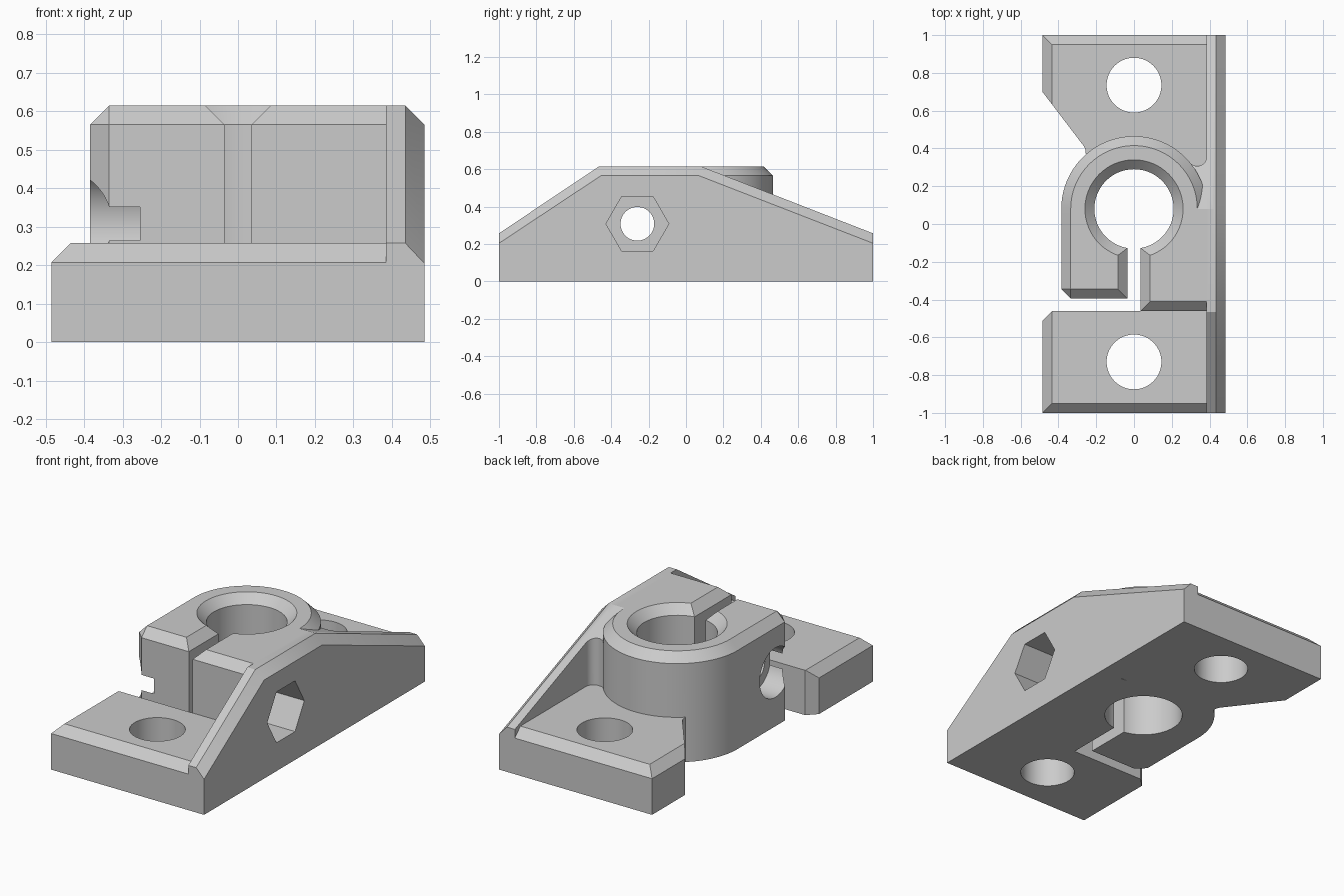
import bpy, bmesh, math
from mathutils import Vector, geometry

if "Cube" in bpy.data.objects:
    bpy.data.objects.remove(bpy.data.objects["Cube"])

grey = bpy.data.materials.new("light_grey")
grey.use_nodes = True
grey.diffuse_color = (0.6, 0.6, 0.6, 1)
grey.node_tree.nodes["Principled BSDF"].inputs["Base Color"].default_value = (0.6, 0.6, 0.6, 1)

C = 0.05                      # chamfer width
BASE, TOP = 0.257, 0.615      # plate and clamp heights
RING_Y, RING_R = 0.08, 0.385  # clamp ring


def arc(cx, cy, r, start=0, end=360, n=64):
    full = abs(end - start) == 360
    steps = n if full else n + 1
    angles = [math.radians(start + (end - start) * i / n) for i in range(steps)]
    return [(cx + r * math.cos(a), cy + r * math.sin(a)) for a in angles]


def inset(poly, widths):
    """Move each edge of a counter-clockwise outline inwards by its own width."""
    lines = []
    for i, p in enumerate(poly):
        a, b = Vector(p), Vector(poly[(i + 1) % len(poly)])
        d = (b - a).normalized()
        shift = Vector((-d.y, d.x)) * widths[i]
        lines.append((a + shift, b + shift))
    result = []
    for i in range(len(lines)):
        hit = geometry.intersect_line_line(*[v.to_3d() for v in lines[i - 1] + lines[i]])
        result.append(tuple(hit[0].xy) if hit else tuple(lines[i][0]))
    return result


def loft(name, sections, axis="z"):
    """Solid through (outline, position) sections along an axis."""
    bm = bmesh.new()
    rings = []
    for poly, w in sections:
        rings.append([bm.verts.new((u, v, w) if axis == "z" else (w, u, v)) for u, v in poly])
    for low, high in zip(rings, rings[1:]):
        for i in range(len(low)):
            j = (i + 1) % len(low)
            bm.faces.new((low[i], low[j], high[j], high[i]))
    bm.faces.new(rings[0])
    bm.faces.new(rings[-1])
    bmesh.ops.remove_doubles(bm, verts=bm.verts, dist=0.0005)
    bmesh.ops.recalc_face_normals(bm, faces=bm.faces)
    mesh = bpy.data.meshes.new(name)
    bm.to_mesh(mesh)
    bm.free()
    obj = bpy.data.objects.new(name, mesh)
    bpy.context.collection.objects.link(obj)
    mesh.materials.append(grey)
    return obj


def prism(name, poly, low, high, axis="z"):
    return loft(name, [(poly, low), (poly, high)], axis)


def chamfered(name, poly, widths, top):
    return loft(name, [(poly, 0), (poly, top - C), (inset(poly, widths), top)])


def combine(target, other, operation):
    other.hide_render = True
    mod = target.modifiers.new(operation.lower(), "BOOLEAN")
    mod.operation, mod.solver, mod.object = operation, "EXACT", other
    bpy.context.view_layer.objects.active = target
    bpy.ops.object.modifier_apply(modifier=mod.name)
    bpy.data.objects.remove(other)


# Sloped side wall with a chamfered outer rim
rim = [(-1, 0), (1, 0), (1, BASE), (RING_Y, TOP), (-0.465, TOP), (-1, BASE)]
outer = [(-1, 0), (1, 0), (1, 0.204), (0.07, TOP - C), (-0.455, TOP - C), (-1, 0.204)]
bracket = loft("clamp_bracket", [(rim, 0.385), (rim, 0.435), (outer, 0.485)], "x")

# Clamp ring with two jaws and a slit
ring = arc(0, RING_Y, RING_R, 0, 180)
outline = [(0.42, RING_Y)] + ring + [
    (-RING_R, -0.345), (-0.335, -0.395), (-0.035, -0.395), (-0.035, -0.05),
    (0.035, -0.05), (0.035, -0.46), (0.42, -0.46)]
widths = [0] + [C] * len(ring) + [C * math.sqrt(0.5), C, C, 0, C, C, 0]
clamp = chamfered("clamp", outline, widths, TOP)

# Mounting plates
front_plate = chamfered("front_plate", [
    (-0.485, -1), (0.42, -1), (0.42, -0.42), (0.1, -0.42), (0.1, -0.46),
    (-0.433, -0.46), (-0.485, -0.512)], [C, 0, 0, 0, 0, 0, C], BASE)
rear_plate = chamfered("rear_plate", [
    (0.42, 1), (-0.485, 1), (-0.485, 0.7), (-0.264, 0.41), (-0.256, 0.39),
    (-0.255, 0.36), (-0.2, 0.31), (0.42, 0.31)], [C, C, 0, 0, 0, 0, 0, 0], BASE)

# Rounded web between ring and wall, its top following the wall slope
fillet = arc(0.335, 0.357, 0.05, 0, -140.4, 16)
web_plan = [(0.29, RING_Y), (0.42, RING_Y), (0.42, 0.357)] + fillet
web = prism("web", web_plan, 0, TOP)
for v in web.data.vertices:
    if v.co.z > 0.1:
        v.co.z = TOP - (TOP - BASE) * (v.co.y - RING_Y) / (1 - RING_Y)

for part in (clamp, front_plate, rear_plate, web):
    combine(bracket, part, "UNION")

# Main bore with a countersunk rim, and the mounting holes
bore = [(arc(0, RING_Y, r), z) for r, z in
        ((0.21, -0.1), (0.21, TOP - C), (0.26, TOP), (0.31, TOP + C))]
combine(bracket, loft("bore", bore), "DIFFERENCE")
for y in (-0.73, 0.735):
    combine(bracket, prism("mounting_hole", arc(0, y, 0.145), -0.1, 0.4), "DIFFERENCE")

# Cross bolt hole, screw head recess and nut pocket
for name, r, n, low, high in (("bolt_hole", 0.09, 48, -0.6, 0.6),
                              ("screw_recess", 0.142, 64, -0.6, -0.255),
                              ("nut_pocket", 0.168, 6, 0.255, 0.6)):
    combine(bracket, prism(name, arc(-0.26, 0.308, r, n=n), low, high, "x"), "DIFFERENCE")

bpy.ops.object.select_all(action="DESELECT")
bracket.select_set(True)
bpy.context.view_layer.objects.active = bracket
bpy.ops.object.shade_smooth_by_angle(angle=math.radians(25))
